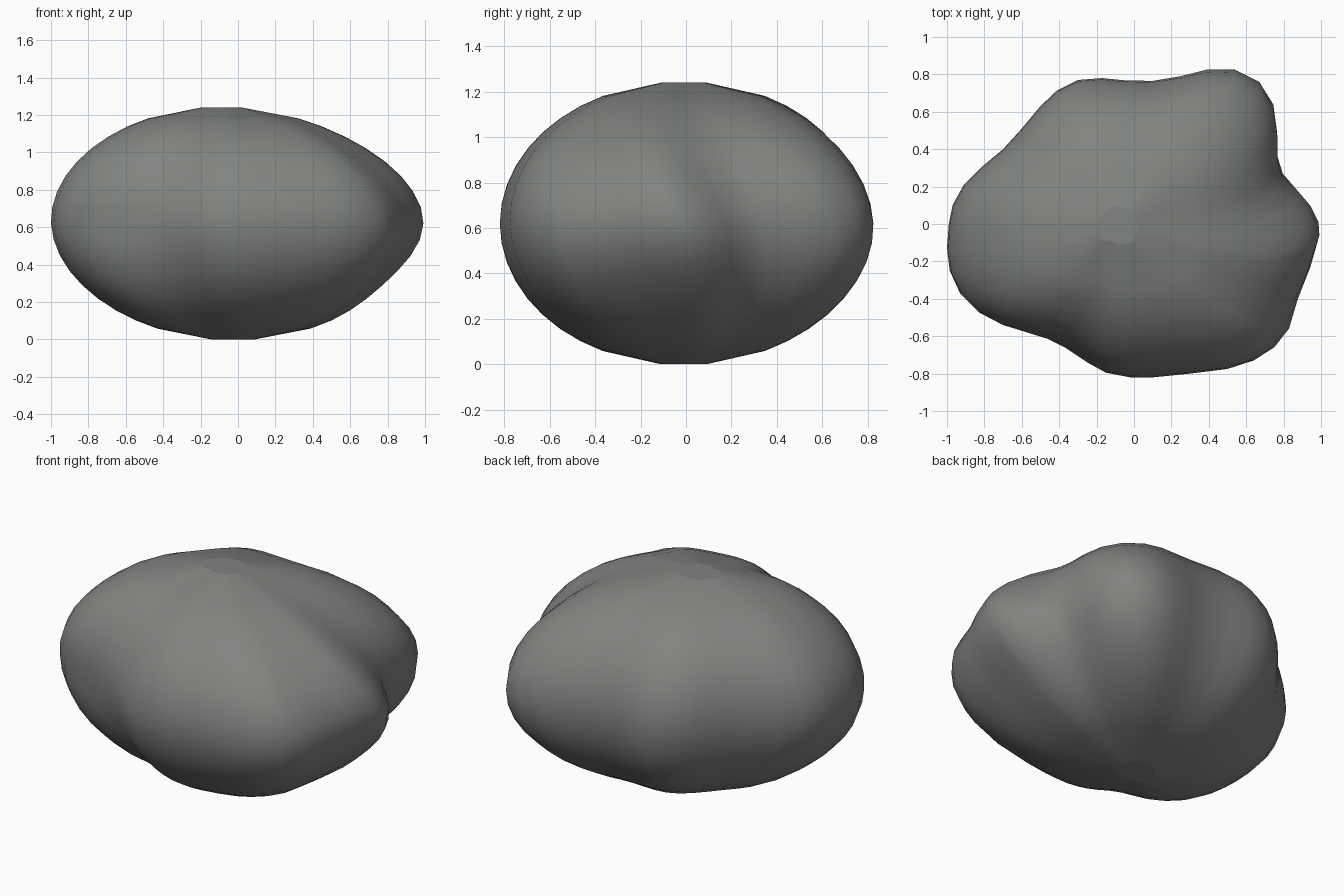
import bpy
import bmesh
import math
from mathutils import Matrix, Vector

default_cube = bpy.data.objects.get("Cube")
if default_cube:
    bpy.data.objects.remove(default_cube, do_unlink=True)

# Lobed outline of the boulder at its widest height, counter-clockwise
OUTLINE = [
    (1, -.06), (.995, .01), (.95, .1), (.88, .18), (.8, .27), (.77, .36), (.765, .5),
    (.745, .64), (.67, .76), (.54, .825), (.39, .825), (.25, .79), (.1, .765),
    (-.05, .768), (-.17, .78), (-.3, .77), (-.41, .715), (-.5, .63), (-.6, .51),
    (-.7, .4), (-.82, .3), (-.91, .21), (-.97, .1), (-.99, 0), (-1, -.13),
    (-.985, -.25), (-.93, -.37), (-.84, -.46), (-.72, -.525), (-.6, -.565),
    (-.47, -.61), (-.37, -.66), (-.25, -.74), (-.15, -.795), (-.02, -.82), (.1, -.82),
    (.3, -.8), (.5, -.775), (.64, -.73), (.75, -.66), (.83, -.56), (.88, -.4),
    (.95, -.23),
]
HALF_HEIGHT = 0.62
BASE_RADIUS = 0.86
CENTRE = Vector((-0.06, -0.01))
POLE_ANGLE = 7
POLE_LOBES = 0.5      # share of the lobes that is left at the poles
LEFT_TIP = 5          # headings in degrees
FRONT_VALLEY = 235
SPREAD = 45
HOLLOW_DEPTH = 0.07   # hollow under the left tip
HOLLOW_RING = 125
HOLLOW_WIDTH = 24
RING_ANGLES = [POLE_ANGLE] + [26 + 8 * step for step in range(17)] + [180 - POLE_ANGLE]


def make_material(name, colour):
    material = bpy.data.materials.new(name)
    material.use_nodes = True
    material.diffuse_color = colour
    shader = material.node_tree.nodes["Principled BSDF"]
    shader.inputs["Base Color"].default_value = colour
    shader.inputs["Roughness"].default_value = 0.9
    return material


def offset_from(arm, heading):
    """Signed degrees between an arm and a heading."""
    around = math.degrees(math.atan2(arm.y, arm.x))
    return (around - heading + 180) % 360 - 180


def closeness(arm, heading):
    return math.exp(-(offset_from(arm, heading) / SPREAD) ** 2)


def hollow(arm, angle):
    """Scale that presses a soft hollow into the left side, below the waist."""
    distance = math.hypot(offset_from(arm, 0), angle - HOLLOW_RING) / HOLLOW_WIDTH
    return 1 - HOLLOW_DEPTH * math.exp(-distance ** 2)


def ring_points(angle):
    """One horizontal ring: lobes soften and their ridges bend towards the poles."""
    across, up = math.sin(math.radians(angle)), math.cos(math.radians(angle))
    z = HALF_HEIGHT * (1 + up / math.cos(math.radians(POLE_ANGLE)))
    middle = CENTRE + Vector((-0.03 * up, 0))
    tip_bend, valley_bend = (-18, 14) if up > 0 else (8, 8)
    for point in OUTLINE:
        arm = Vector(point) - CENTRE
        tip, valley = closeness(arm, LEFT_TIP), closeness(arm, FRONT_VALLEY)
        keep = POLE_LOBES + (1 - POLE_LOBES) * valley
        circle = arm.normalized() * BASE_RADIUS
        arm = circle.lerp(arm, keep + (1 - keep) * across ** 2)
        bend = abs(up) * (tip_bend * tip + valley_bend * valley)
        arm = Matrix.Rotation(math.radians(bend), 2) @ arm
        flat = middle + across * hollow(arm, angle) * arm
        yield (flat.x, flat.y, z)


# Loft the rings into one closed body with small flat caps
bm = bmesh.new()
rings = [[bm.verts.new(co) for co in ring_points(angle)] for angle in RING_ANGLES]
count = len(OUTLINE)
for upper, lower in zip(rings, rings[1:]):
    for i in range(count):
        j = (i + 1) % count
        face = bm.faces.new((upper[i], lower[i], lower[j], upper[j]))
        face.smooth = True
bm.faces.new(rings[0])
bm.faces.new(list(reversed(rings[-1])))
bmesh.ops.recalc_face_normals(bm, faces=bm.faces[:])

mesh = bpy.data.meshes.new("boulder")
bm.to_mesh(mesh)
bm.free()
mesh.materials.append(make_material("stone grey", (0.22, 0.23, 0.215, 1)))
boulder = bpy.data.objects.new("boulder", mesh)
bpy.context.collection.objects.link(boulder)
